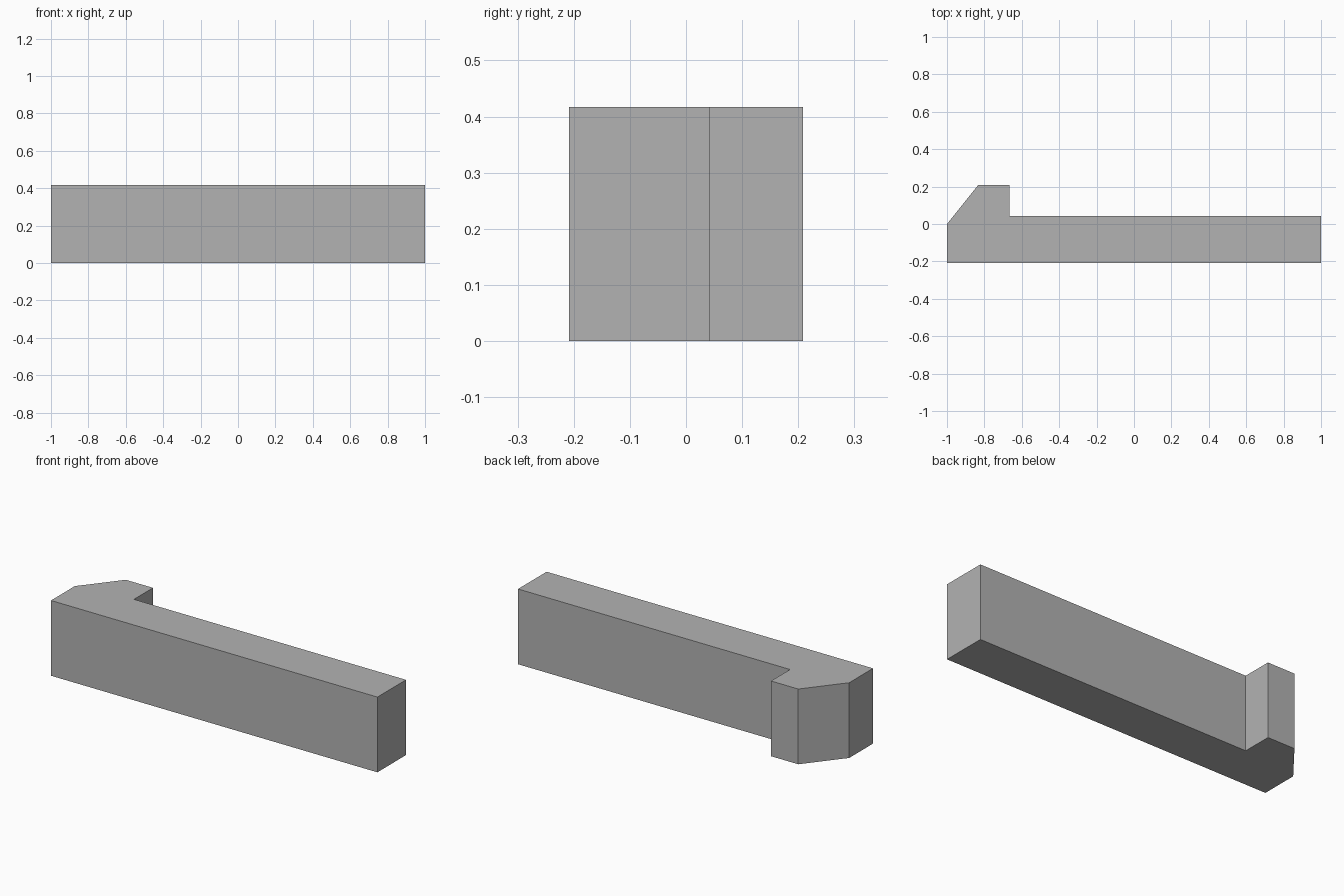
import bpy
import bmesh

cube = bpy.data.objects.get("Cube")
if cube:
    bpy.data.objects.remove(cube, do_unlink=True)

# Plain grey material
GREY = (0.45, 0.45, 0.45, 1)
grey = bpy.data.materials.new("plain_grey")
grey.use_nodes = True
grey.diffuse_color = GREY
grey.node_tree.nodes["Principled BSDF"].inputs["Base Color"].default_value = GREY


def extruded_profile(name, outline, height, material):
    """Raise a flat outline in the xy plane to a solid of the given height."""
    bm = bmesh.new()
    base = bm.faces.new([bm.verts.new((x, y, 0)) for x, y in outline])
    raised = bmesh.ops.extrude_face_region(bm, geom=[base], use_keep_orig=True)
    top = [v for v in raised["geom"] if isinstance(v, bmesh.types.BMVert)]
    bmesh.ops.translate(bm, verts=top, vec=(0, 0, height))
    bmesh.ops.recalc_face_normals(bm, faces=bm.faces)
    mesh = bpy.data.meshes.new(name)
    bm.to_mesh(mesh)
    bm.free()
    mesh.materials.append(material)
    obj = bpy.data.objects.new(name, mesh)
    bpy.context.collection.objects.link(obj)
    return obj


# Straight beam with a chamfered hook at its right end
HALF_LENGTH, HALF_DEPTH, HEIGHT = 1.0, 0.2083, 0.4167
BEAM_BACK = 0.0417
HOOK_INNER, HOOK_TIP = -0.6667, -0.8333
outline = [
    (-HALF_LENGTH, -HALF_DEPTH),
    (HALF_LENGTH, -HALF_DEPTH),
    (HALF_LENGTH, BEAM_BACK),
    (HOOK_INNER, BEAM_BACK),
    (HOOK_INNER, HALF_DEPTH),
    (HOOK_TIP, HALF_DEPTH),
    (-HALF_LENGTH, 0),
]
extruded_profile("hooked_beam", outline, HEIGHT, grey)
